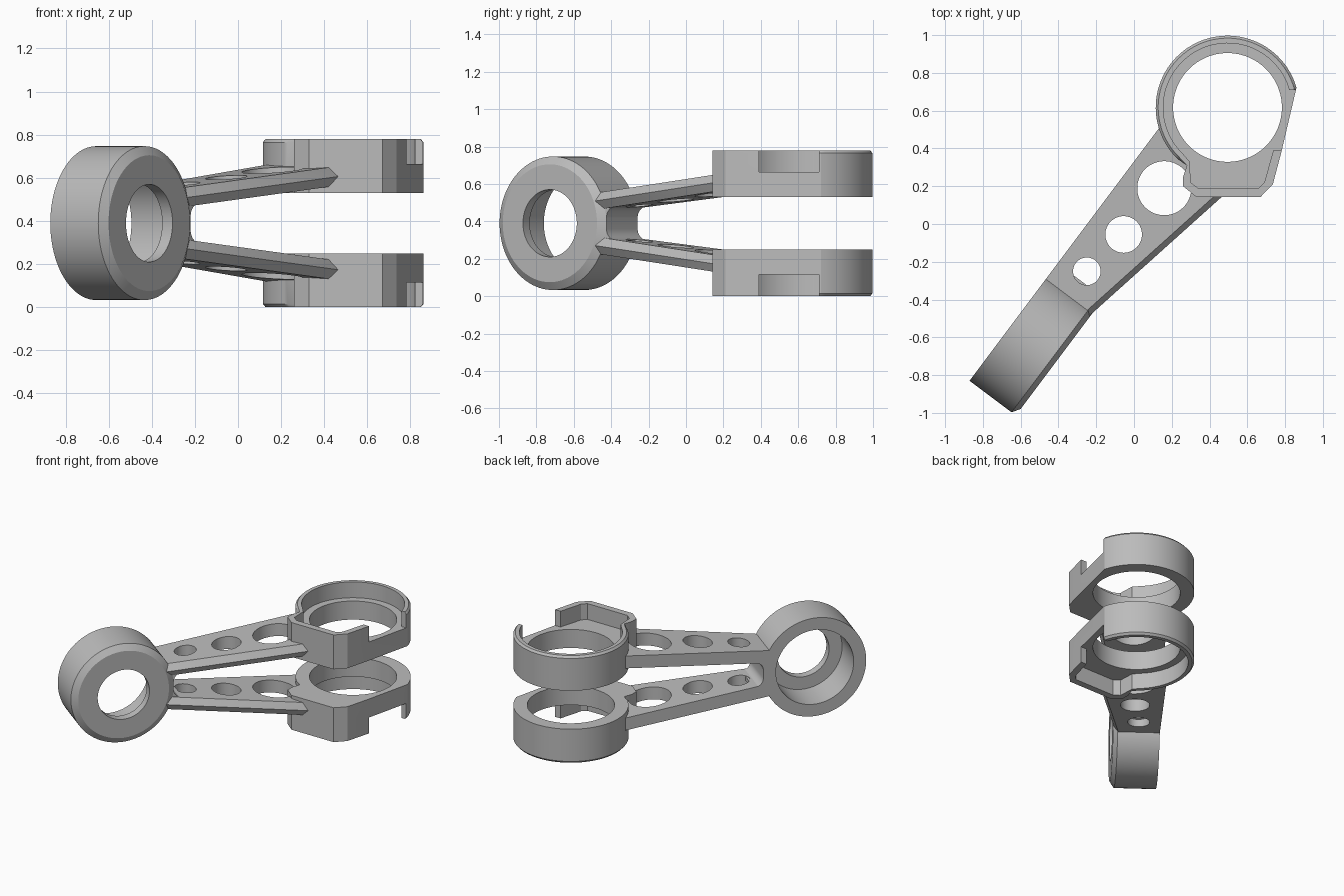
import bpy, bmesh, math
from mathutils import Vector

cube = bpy.data.objects.get("Cube")
if cube:
    bpy.data.objects.remove(cube)

metal = bpy.data.materials.new("plain grey")
metal.use_nodes = True
GREY = (0.5, 0.5, 0.5, 1)
metal.diffuse_color = GREY
metal.node_tree.nodes["Principled BSDF"].inputs["Base Color"].default_value = GREY

MID = 0.39                              # height of the symmetry plane
HUB = Vector((-0.534, -0.636, MID))
ALONG = Vector((0.6, 0.8, 0))           # from hub to clamp rings
AXIS = Vector((0.8, -0.6, 0))           # hub bore axis
RING = Vector((0.495, 0.617, 0))        # clamp ring centre


def place(s, u, h):
    """Point at distance s along the arm, u across it, h above the middle."""
    return HUB + ALONG * s + AXIS * u + Vector((0, 0, h))


def loft(name, levels, closed=False):
    """Skin equal-length loops; cap the ends, or join last to first."""
    bm = bmesh.new()
    rows = [[bm.verts.new(p) for p in level] for level in levels]
    n = len(rows[0])
    pairs = list(zip(rows, rows[1:])) + ([(rows[-1], rows[0])] if closed else [])
    for lo, hi in pairs:
        for i in range(n):
            j = (i + 1) % n
            bm.faces.new((lo[i], lo[j], hi[j], hi[i]))
    if not closed:
        bm.faces.new(rows[0])
        bm.faces.new(rows[-1])
    bmesh.ops.recalc_face_normals(bm, faces=bm.faces)
    mesh = bpy.data.meshes.new(name)
    bm.to_mesh(mesh)
    bm.free()
    mesh.materials.append(metal)
    obj = bpy.data.objects.new(name, mesh)
    bpy.context.collection.objects.link(obj)
    return obj


def activate(obj):
    bpy.ops.object.select_all(action='DESELECT')
    obj.select_set(True)
    bpy.context.view_layer.objects.active = obj


def cut(obj, cutter):
    cutter.hide_render = True
    mod = obj.modifiers.new("cut", 'BOOLEAN')
    mod.operation = 'DIFFERENCE'
    mod.solver = 'EXACT'
    mod.object = cutter
    activate(obj)
    bpy.ops.object.modifier_apply(modifier=mod.name)
    bpy.data.objects.remove(cutter)


def smooth(obj):
    activate(obj)
    bpy.ops.object.shade_smooth_by_angle(angle=math.radians(25))


def drill(x, y, r, z0=-1, z1=2, n=64):
    ring = [(x + r * math.cos(math.tau * i / n), y + r * math.sin(math.tau * i / n))
            for i in range(n)]
    return prism(ring, z0, z1)


def prism(outline, z0, z1):
    return loft("cutter", [[(x, y, z) for x, y in outline] for z in (z0, z1)])


def ring_outline(r, corners, start=16, end=226, n=56):
    """Arc around the ring centre followed by the straight corner points."""
    pts = []
    for i in range(n + 1):
        t = math.radians(start + (end - start) * i / n)
        pts.append((RING.x + r * math.cos(t), RING.y + r * math.sin(t)))
    return pts + corners


# Bearing hub: stepped bore, chamfer on one face
profile = [(0.27, -0.153), (0.357, -0.153), (0.357, 0.125), (0.315, 0.153),
           (0.18, 0.153), (0.18, 0.093), (0.27, 0.093)]
N = 96
hub = loft("bearing_hub", [[place(r * math.cos(math.tau * i / N), u, r * math.sin(math.tau * i / N))
                            for r, u in profile] for i in range(N)], closed=True)
smooth(hub)

# Filleted web between the arms
fillet = [(0.42 - 0.063 * math.sin(t), 0.03 + 0.06 * math.cos(t))
          for t in [math.pi / 2 * i / 8 for i in range(9)]]
half = [(0.30, 0.12), (0.42, 0.12)] + fillet
web_profile = half + [(s, -h) for s, h in reversed(half)]
web = loft("hub_web", [[place(s, u, h) for s, h in web_profile] for u in (-0.153, 0.125)])
smooth(web)

OUTER = [(0.28, 0.31), (0.26, 0.25), (0.26, 0.20), (0.33, 0.143), (0.67, 0.143),
         (0.735, 0.21), (0.78, 0.38)]
INNER = [(0.295, 0.33), (0.30, 0.22), (0.34, 0.19), (0.66, 0.19), (0.69, 0.22),
         (0.735, 0.38)]
HOLES = [(0.479, -0.004, 0.073), (0.752, 0.035, 0.097), (1.077, 0.06, 0.143)]


def arm(name, side):
    """Sloping plate with a pointed outer edge and three lightening holes."""
    levels = []
    for dz, inset in ((-0.045, 0.03), (0, 0), (0.045, 0.03)):
        edge = [(s, 0.15 + 0.198 * (s - 0.307) - inset) for s in (1.22, 0.28)]
        plan = [(0.28, -0.153), (1.5, -0.153), (1.33, 0.30)] + edge
        levels.append([place(s, u, side * (0.12 + 0.105 * (s - 0.307) + dz))
                       for s, u in plan])
    obj = loft(name, levels)
    for s, u, r in HOLES:
        p = place(s, u, 0)
        cut(obj, drill(p.x, p.y, r))
    cut(obj, drill(RING.x, RING.y, 0.34))
    smooth(obj)


def clamp(name, side):
    """Ring seat with a floor, a thin wall and an open gap on one side."""
    def z(h):
        return MID + side * h
    body = ring_outline(0.38, OUTER)
    top = ring_outline(0.367, OUTER)
    obj = loft(name, [[(x, y, z(h)) for x, y in plan]
                      for plan, h in ((body, 0.14), (body, 0.375), (top, 0.39))])
    cut(obj, prism(ring_outline(0.34, INNER), z(0.275), z(0.5)))
    cut(obj, drill(RING.x, RING.y, 0.288, n=96))
    gap = [(0.70, 0.39), (1, 0.39), (1, 0.71), (0.70, 0.71)]
    cut(obj, prism(gap, z(0.275), z(0.5)))
    smooth(obj)


for label, side in (("upper", 1), ("lower", -1)):
    arm(label + "_arm", side)
    clamp(label + "_clamp_ring", side)
